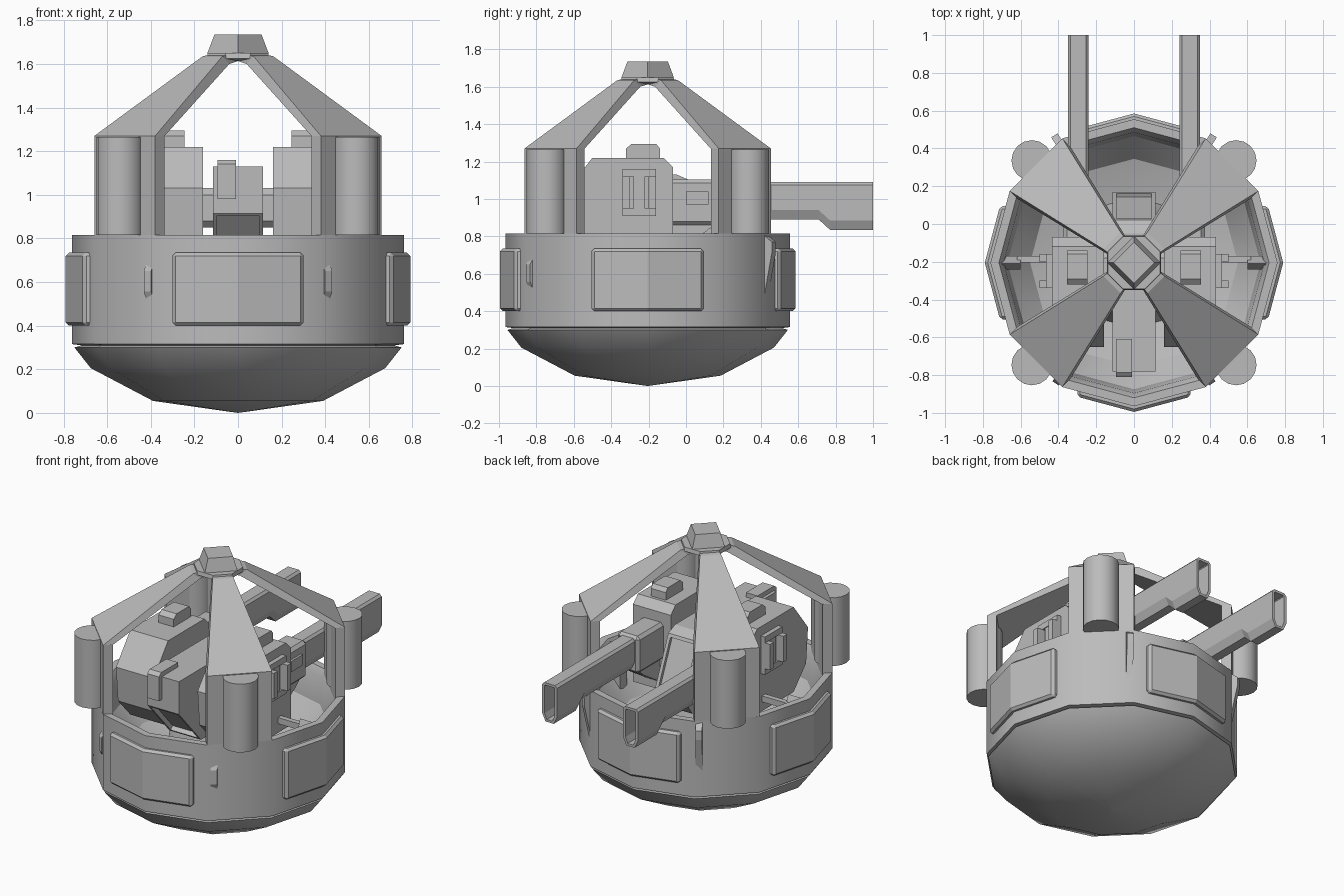
import bpy, bmesh, math
from mathutils import Vector, Matrix

if "Cube" in bpy.data.objects:
    bpy.data.objects.remove(bpy.data.objects["Cube"])

grey = bpy.data.materials.new("hull_grey")
grey.use_nodes = True
COLOR = (0.5, 0.5, 0.5, 1)
grey.diffuse_color = COLOR
grey.node_tree.nodes["Principled BSDF"].inputs["Base Color"].default_value = COLOR

CY = -0.205                      # turret axis in y
AXIS = Matrix.Translation((0, CY, 0))


def loft(name, rings, matrix=None, smooth=None, closed=False, recesses=()):
    """Skin equal rings of points; a recess is (direction, margin, depth)."""
    bm = bmesh.new()
    loops = [[bm.verts.new(p) for p in ring] for ring in rings]
    pairs = list(zip(loops, loops[1:]))
    if closed:
        pairs.append((loops[-1], loops[0]))
    for a, b in pairs:
        for i in range(len(a)):
            j = (i + 1) % len(a)
            bm.faces.new((a[i], a[j], b[j], b[i]))
    if not closed:
        bm.faces.new(loops[0][::-1])
        bm.faces.new(loops[-1])
    bmesh.ops.remove_doubles(bm, verts=bm.verts, dist=0.0005)
    bmesh.ops.recalc_face_normals(bm, faces=bm.faces)
    for direction, margin, depth in recesses:
        bm.normal_update()
        d = Vector(direction).normalized()
        face = max(bm.faces, key=lambda f: round(f.normal.dot(d), 2) + 0.01 * f.calc_center_median().dot(d))
        n = face.normal.copy()
        bmesh.ops.inset_region(bm, faces=[face], thickness=margin)
        floor = bmesh.ops.extrude_face_region(bm, geom=[face])["geom"]
        bmesh.ops.translate(bm, vec=-n * depth, verts=[v for v in floor if isinstance(v, bmesh.types.BMVert)])
        if face.is_valid:
            bmesh.ops.delete(bm, geom=[face], context='FACES_ONLY')
    bm.transform(matrix or Matrix())
    mesh = bpy.data.meshes.new(name)
    bm.to_mesh(mesh)
    bm.free()
    mesh.materials.append(grey)
    obj = bpy.data.objects.new(name, mesh)
    bpy.context.collection.objects.link(obj)
    if smooth:
        bpy.ops.object.select_all(action='DESELECT')
        obj.select_set(True)
        bpy.context.view_layer.objects.active = obj
        bpy.ops.object.shade_smooth_by_angle(angle=math.radians(smooth))
    return obj


def ring(r, z, sides=12, x=0, y=0, start=0):
    return [(x + r * math.cos(start + math.tau * i / sides),
             y + r * math.sin(start + math.tau * i / sides), z) for i in range(sides)]


def lathe(name, profile, sides=12, **kw):
    return loft(name, [ring(max(r, 0.001), z, sides) for r, z in profile], AXIS, **kw)


def prism(name, profile, x0, x1, **kw):
    """Extrude a (y, z) outline along x."""
    return loft(name, [[(x, y, z) for y, z in profile] for x in (x0, x1)], **kw)


def box(name, x0, x1, y0, y1, z0, z1, bevel=0, **kw):
    obj = prism(name, [(y0, z0), (y1, z0), (y1, z1), (y0, z1)], x0, x1, **kw)
    if bevel:
        mod = obj.modifiers.new("bevel", 'BEVEL')
        mod.width, mod.segments = bevel, 1
    return obj


# Rounded underside and open drum with a bowl-shaped inside
lathe("lower_bowl", [(0, 0), (0.39, 0.055), (0.675, 0.205), (0.75, 0.3), (0.7, 0.315)], smooth=35)
lathe("drum", [(0.72, 0.31), (0.76, 0.315), (0.76, 0.815), (0.715, 0.815), (0.69, 0.77),
               (0.67, 0.6), (0.55, 0.46), (0.3, 0.38), (0, 0.36), (0, 0.31)], smooth=31)

# Armour plates wrapped over the four cardinal corners of the drum
for k, side in enumerate(("left", "back", "right", "front")):
    def bent(r, half, z):
        return [(r - abs(t) * 0.268, t, z) for t in (-half, 0, half)]
    rings = []
    for z, out, half in ((0.4, 0.79, 0.3), (0.735, 0.79, 0.3)):
        outer, inner = bent(out, half, z), bent(0.74, half, z)
        rings.append(outer + inner[::-1])
    plate = loft(side + "_armour_plate", rings, AXIS @ Matrix.Rotation(k * math.pi / 2, 4, 'Z'))
    mod = plate.modifiers.new("bevel", 'BEVEL')
    mod.width, mod.segments, mod.angle_limit = 0.015, 1, math.radians(50)

# Diagonal supports: post, cylinder and sloping arm, each built along +x
for k, corner in enumerate(("back_left", "back_right", "front_right", "front_left")):
    m = AXIS @ Matrix.Rotation(math.radians(45 + 90 * k), 4, 'Z')

    def section(r0, r1, t0, t1, z0, z1):
        return [(r0, -t0, z0), (r0, t0, z0), (r1, t1, z1), (r1, -t1, z1)]
    loft(corner + "_post", [section(0.675, 0.734, 0.197, 0.197, z, z) for z in (0.6, 1.27)], m)
    loft(corner + "_cylinder", [ring(0.108, z, 16, 0.765) for z in (0.815, 1.265)], m, smooth=35)
    loft(corner + "_arm", [section(0.675, 0.734, 0.197, 0.197, 1.268, 1.27),
                           section(0.12, 0.165, 0.064, 0.064, 1.6, 1.635),
                           section(0.04, 0.04, 0.05, 0.05, 1.615, 1.655)], m)

# Hub on top
loft("hub_ring", [ring(r, z, 8, 0, 0, math.pi / 8) for r, z in ((0.1, 1.615), (0.155, 1.625), (0.15, 1.65))], AXIS)
loft("hub_cap", [ring(0.14, 1.65, 4), ring(0.108, 1.735, 4)], AXIS)

# Small latches on the drum seams: short at the front, tall wedges at the back
for s, side in ((1, "left"), (-1, "right")):
    for ang, z0, z1, deep, label in ((-57, 0.5, 0.69, 0.012, "front"), (58, 0.42, 0.81, 0.045, "back")):
        m = AXIS @ Matrix.Rotation(math.radians(ang if s > 0 else 180 - ang), 4, 'Z')
        outline = [(0.70, z0), (0.735, z0), (0.75 + deep, z0 + (z1 - z0) * 0.3 if label == "front" else z1 - 0.1),
                   (0.75 + deep, z1 - 0.04), (0.74, z1), (0.70, z1)]
        loft(f"{label}_{side}_latch", [[(r, t, z) for r, z in outline] for t in (-0.02, 0.02)], m)

# Pedestal and axle carrying the guns
lathe("pedestal", [(0.36, 0.36), (0.3, 0.5), (0.26, 0.72)], smooth=30)
box("axle", -0.2, 0.2, -0.45, -0.15, 0.85, 1.03, bevel=0.03)

# Central sight housing with a recessed underside and a sloping rear screen
prism("sight_housing", [(-0.78, 0.915), (-0.78, 1.13), (-0.05, 1.13), (0.02, 1.1), (0.17, 0.76),
                        (0.1, 0.66), (-0.55, 0.66)], -0.115, 0.115,
      recesses=[((0, -0.75, -0.68), 0.022, 0.03), ((0, 0.9, 0.4), 0.03, 0.02)])
prism("sight_bracket", [(-0.81, 0.98), (-0.81, 1.14), (-0.785, 1.16), (-0.61, 1.16), (-0.61, 1.12),
                        (-0.77, 1.12), (-0.77, 0.98)], -0.095, -0.01)

# Twin gun assemblies, mirrored
for s, side in ((1, "left"), (-1, "right")):
    prism(side + "_gun_pod", [(-0.07, 0.66), (-0.07, 1.17), (-0.12, 1.22), (-0.5, 1.22),
                              (-0.65, 1.03), (-0.63, 0.8), (-0.5, 0.66)], s * 0.16, s * 0.435)
    prism(side + "_pod_top_box", [(-0.32, 1.21), (-0.32, 1.27), (-0.29, 1.295), (-0.16, 1.295),
                                  (-0.14, 1.27), (-0.14, 1.21)], s * 0.245, s * 0.355)
    # Side vent: two uprights, cross bars and a recessed slat
    for y in (-0.34, -0.2):
        box(side + "_vent_upright", s * 0.43, s * 0.5, y, y + 0.04, 0.95, 1.12)
    for z in (0.91, 1.12):
        box(side + "_vent_bar", s * 0.43, s * 0.465, -0.34, -0.16, z, z + 0.04)
    box(side + "_vent_slat", s * 0.43, s * 0.46, -0.28, -0.22, 0.95, 1.12)
    box(side + "_side_rod", s * 0.43, s * 0.62, -0.205, -0.17, 0.72, 0.76)
    prism(side + "_wall_clip", [(-0.24, 0.5), (-0.24, 0.72), (-0.21, 0.8), (-0.17, 0.72), (-0.17, 0.5)],
          s * 0.6, s * 0.7)

    # Receiver sleeve with a side slot plate
    box(side + "_receiver", s * 0.215, s * 0.375, -0.1, 0.19, 0.86, 1.105, bevel=0.02)
    box(side + "_receiver_plate", s * 0.37, s * 0.39, 0.0, 0.12, 0.97, 1.04)
    prism(side + "_receiver_foot", [(-0.09, 0.7), (-0.09, 0.88), (0.17, 0.88), (0.1, 0.82)], s * 0.24, s * 0.35)

    # Barrel with chamfered underside, deeper muzzle and hollow end
    cx = s * 0.295
    rings = []
    for y, low in ((-0.08, 0.89), (0.71, 0.89), (0.77, 0.835), (1.0, 0.835)):
        half = [(0.04, 1.09), (0.054, 1.075), (0.054, low + 0.05), (0.03, low)]
        outline = half + [(-x, z) for x, z in reversed(half)]
        rings.append([(cx + x, y, z) for x, z in outline])
    loft(side + "_barrel", rings, recesses=[((0, 1, 0), 0.018, 0.12)])
